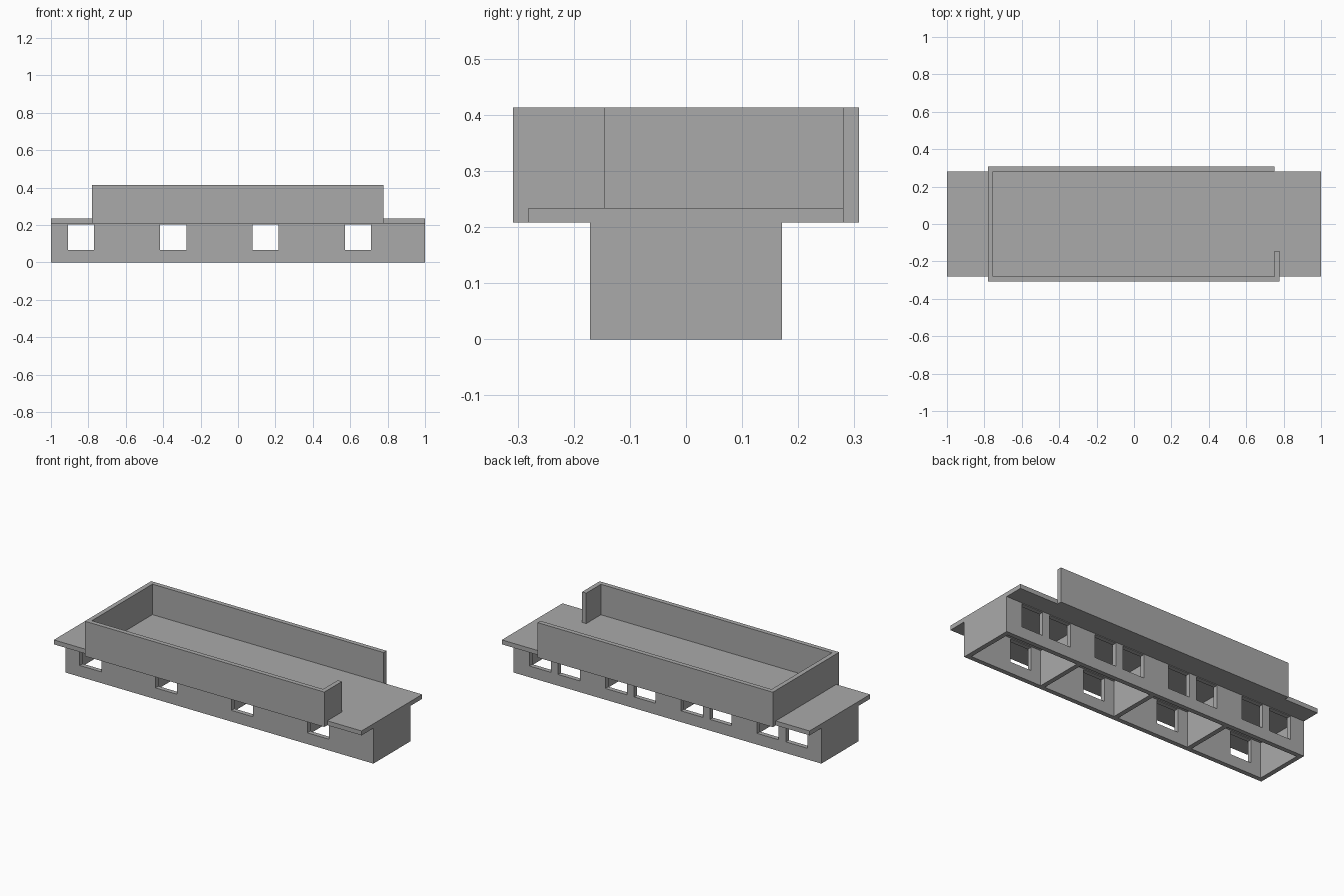
import bpy, bmesh
from mathutils import Matrix, Vector

cube = bpy.data.objects.get("Cube")
if cube:
    bpy.data.objects.remove(cube, do_unlink=True)

grey = bpy.data.materials.new("plain grey")
grey.use_nodes = True
grey.diffuse_color = (0.4, 0.4, 0.4, 1)
grey.node_tree.nodes["Principled BSDF"].inputs["Base Color"].default_value = grey.diffuse_color

WALL = 0.027                      # wall thickness
BASE_Y, BASE_TOP = 0.171, 0.208   # half depth and height of the base
SLAB_Y, SLAB_TOP = 0.281, 0.234   # half depth and top of the slab
TOP = 0.413                       # top of the parapet
ROOM = (2 - WALL) / 4             # spacing of the rooms


def finish(name, bm):
    bmesh.ops.recalc_face_normals(bm, faces=bm.faces)
    mesh = bpy.data.meshes.new(name)
    bm.to_mesh(mesh)
    bm.free()
    mesh.materials.append(grey)
    obj = bpy.data.objects.new(name, mesh)
    bpy.context.collection.objects.link(obj)
    return obj


def boxes(name, spans):
    """One object of boxes, each given as low and high corners."""
    bm = bmesh.new()
    for low, high in spans:
        low, high = Vector(low), Vector(high)
        place = Matrix.Translation((low + high) / 2) @ Matrix.Diagonal((*(high - low), 1))
        bmesh.ops.create_cube(bm, size=1, matrix=place)
    return finish(name, bm)


def prism(name, outline, z0, z1):
    """Extrude a plan outline between two heights."""
    bm = bmesh.new()
    face = bm.faces.new([bm.verts.new((x, y, z0)) for x, y in outline])
    top = bmesh.ops.extrude_face_region(bm, geom=[face])["geom"]
    verts = [v for v in top if isinstance(v, bmesh.types.BMVert)]
    bmesh.ops.translate(bm, verts=verts, vec=(0, 0, z1 - z0))
    return finish(name, bm)


def cut(obj, cutter):
    """Subtract the cutter, keep the result and remove the cutter."""
    cutter.hide_render = True
    mod = obj.modifiers.new("cut", "BOOLEAN")
    mod.operation, mod.solver, mod.object = "DIFFERENCE", "EXACT", cutter
    graph = bpy.context.evaluated_depsgraph_get()
    mesh = bpy.data.meshes.new_from_object(obj.evaluated_get(graph))
    obj.modifiers.clear()
    obj.data = mesh
    bpy.data.objects.remove(cutter, do_unlink=True)


# Base block, hollowed into four rooms that are open below
base = boxes("base_walls", [((-1, -BASE_Y, 0), (1, BASE_Y, BASE_TOP))])
inner = BASE_Y - WALL
starts = [-1 + WALL + i * ROOM for i in range(4)]
cut(base, boxes("room_cutter", [
    ((x, -inner, -0.1), (x + ROOM - WALL, inner, 0.3)) for x in starts]))

# Windows: one per room in front, two per room at the back
def window(x, y):
    return ((x, y - 0.04, 0.066), (x + 0.14, y + 0.04, 0.204))

openings = []
for x in starts:
    first = x + 0.064
    openings += [window(first, -BASE_Y), window(first, BASE_Y),
                 window(first + 0.187, BASE_Y)]
cut(base, boxes("window_cutter", openings))

# Overhanging floor slab
boxes("floor_slab", [((-1, -SLAB_Y, BASE_TOP), (1, SLAB_Y, SLAB_TOP))])

# Parapet, open on most of one end, with a short return at the front corner
left, right, out = -0.78, 0.777, 0.308
parapet = prism("parapet", [
    (right, -0.145), (right, -out), (left, -out), (left, out),
    (right - WALL, out), (right - WALL, SLAB_Y), (left + WALL, SLAB_Y),
    (left + WALL, -SLAB_Y), (right - WALL, -SLAB_Y), (right - WALL, -0.145)],
    BASE_TOP, TOP)
cut(parapet, boxes("slab_cutter", [((-1, -SLAB_Y, 0.1), (1, SLAB_Y, SLAB_TOP))]))
